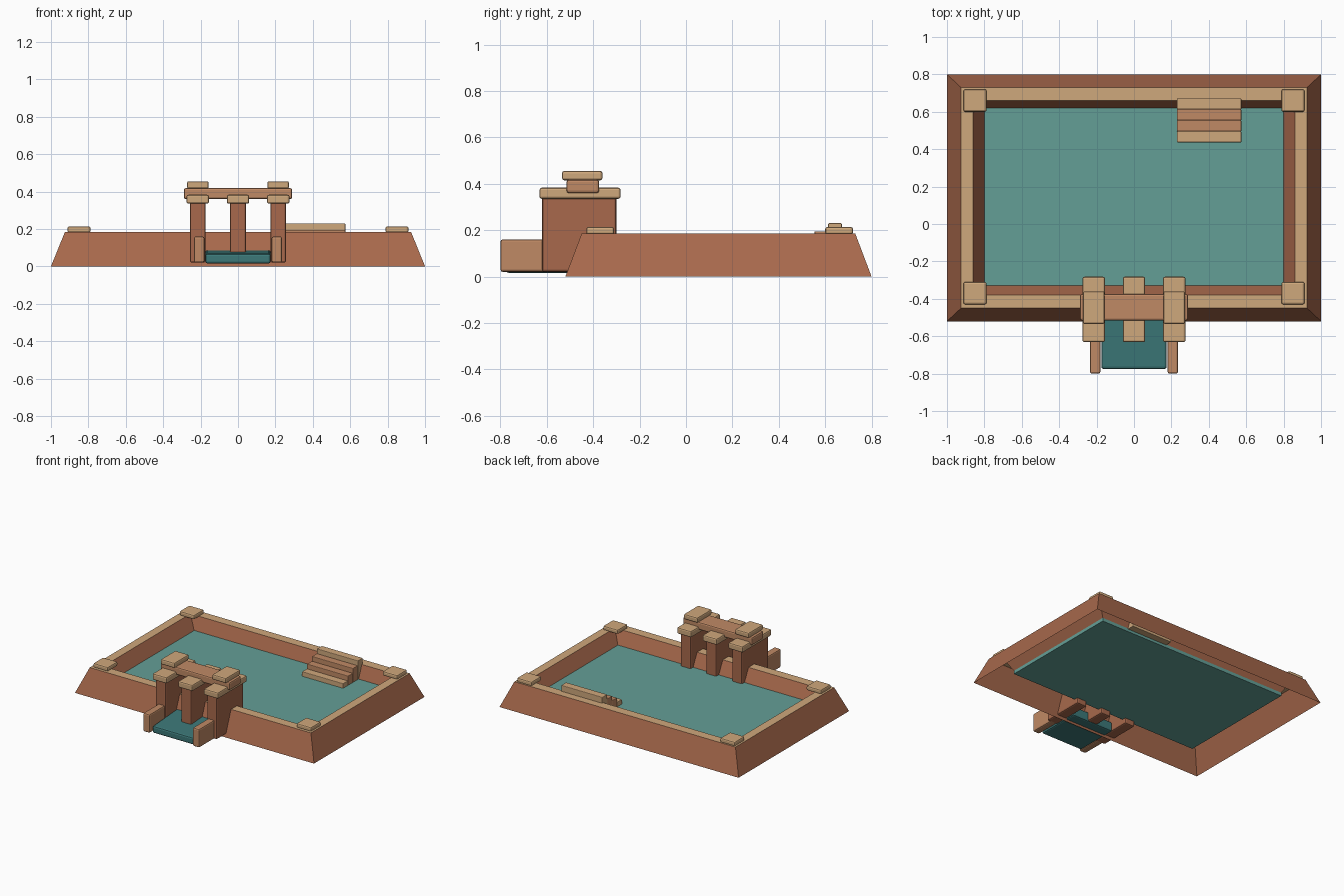
import bpy
import bmesh

if "Cube" in bpy.data.objects:
    bpy.data.objects.remove(bpy.data.objects["Cube"], do_unlink=True)


def material(name, hex_code):
    srgb = [int(hex_code[i:i + 2], 16) / 255 for i in (0, 2, 4)]
    rgba = [c / 12.92 if c <= 0.04045 else ((c + 0.055) / 1.055) ** 2.4 for c in srgb] + [1]
    m = bpy.data.materials.new(name)
    m.use_nodes = True
    m.diffuse_color = rgba
    m.node_tree.nodes["Principled BSDF"].inputs["Base Color"].default_value = rgba
    return m


TAN = material("pale sandstone", "cfa87c")
CLAY = material("light clay", "c08a65")
BRICK = material("red brown clay", "a8694c")
WATER = material("pale teal", "649f96")
DECK = material("dark teal", "3c7878")


def finish(name, bm, mats):
    mesh = bpy.data.meshes.new(name)
    bm.to_mesh(mesh)
    bm.free()
    for m in mats:
        mesh.materials.append(m)
    ob = bpy.data.objects.new(name, mesh)
    bpy.context.scene.collection.objects.link(ob)
    return ob


def block(name, x, y, z, mat, bevel=0.01):
    """Box spanning the given (low, high) ranges, with rounded edges."""
    bm = bmesh.new()
    bmesh.ops.create_cube(bm, size=1)
    for v in bm.verts:
        v.co = [r[0] if c < 0 else r[1] for c, r in zip(v.co, (x, y, z))]
    if bevel:
        bmesh.ops.bevel(bm, geom=bm.edges[:], offset=bevel, segments=2,
                        profile=0.5, affect='EDGES')
    return finish(name, bm, [mat])


# Sloped boundary wall: an open-bottomed shell made of four rectangular rings
rings = [  # half width, front y, back y, height
    (1.0, -0.52, 0.80, 0.0),
    (0.925, -0.45, 0.73, 0.185),
    (0.86, -0.38, 0.66, 0.185),
    (0.80, -0.33, 0.62, 0.085),
]
bm = bmesh.new()
loops = [[bm.verts.new(p) for p in ((-w, f, z), (w, f, z), (w, b, z), (-w, b, z))]
         for w, f, b, z in rings]
for k, (low, high) in enumerate(zip(loops, loops[1:])):
    for i in range(4):
        j = (i + 1) % 4
        face = bm.faces.new((low[i], low[j], high[j], high[i]))
        face.material_index = 1 if k == 1 else 0
finish("boundary_wall", bm, [BRICK, TAN])

# Courtyard floor
block("courtyard_floor", (-0.80, 0.80), (-0.33, 0.62), (0.06, 0.09), WATER, 0)

# Corner caps on the wall
for side, s in (("right", -1), ("left", 1)):
    for end, y in (("front", -0.37), ("back", 0.66)):
        block(f"{end}_{side}_corner_cap", sorted((s * 0.788, s * 0.912)),
              (y - 0.06, y + 0.06), (0.18, 0.214), TAN)

# Steps down from the back wall
for i, mat in enumerate((TAN, CLAY, CLAY, TAN)):
    top = 0.23 - 0.035 * i
    back = 0.672 - 0.059 * i
    block(f"step_{i + 1}", (0.23, 0.574), (back - 0.059, back), (0.08, top), mat, 0.004)

# Gate pillars with their caps
for name, x, wide in (("right", -0.215, 0.042), ("middle", 0, 0.042), ("left", 0.215, 0.042)):
    block(f"{name}_gate_pillar", (x - wide, x + wide), (-0.62, -0.30), (0.02, 0.345), BRICK)
    block(f"{name}_pillar_cap", (x - 0.06, x + 0.06), (-0.632, -0.282), (0.335, 0.383), TAN)

# Crossbeam and the blocks on its ends
block("gate_crossbeam", (-0.29, 0.29), (-0.515, -0.375), (0.36, 0.418), CLAY)
for side, s in (("right", -1), ("left", 1)):
    block(f"{side}_beam_cap", sorted((s * 0.157, s * 0.273)),
          (-0.535, -0.36), (0.415, 0.455), TAN)
    block(f"{side}_entry_rail", sorted((s * 0.18, s * 0.235)),
          (-0.80, -0.60), (0.02, 0.16), CLAY)

# Entry ramp, slightly lower at its front edge
ramp = block("entry_ramp", (-0.175, 0.175), (-0.775, -0.44), (0.015, 0.088), DECK, 0.012)
for v in ramp.data.vertices:
    if v.co.y < -0.7 and v.co.z > 0.05:
        v.co.z -= 0.02
